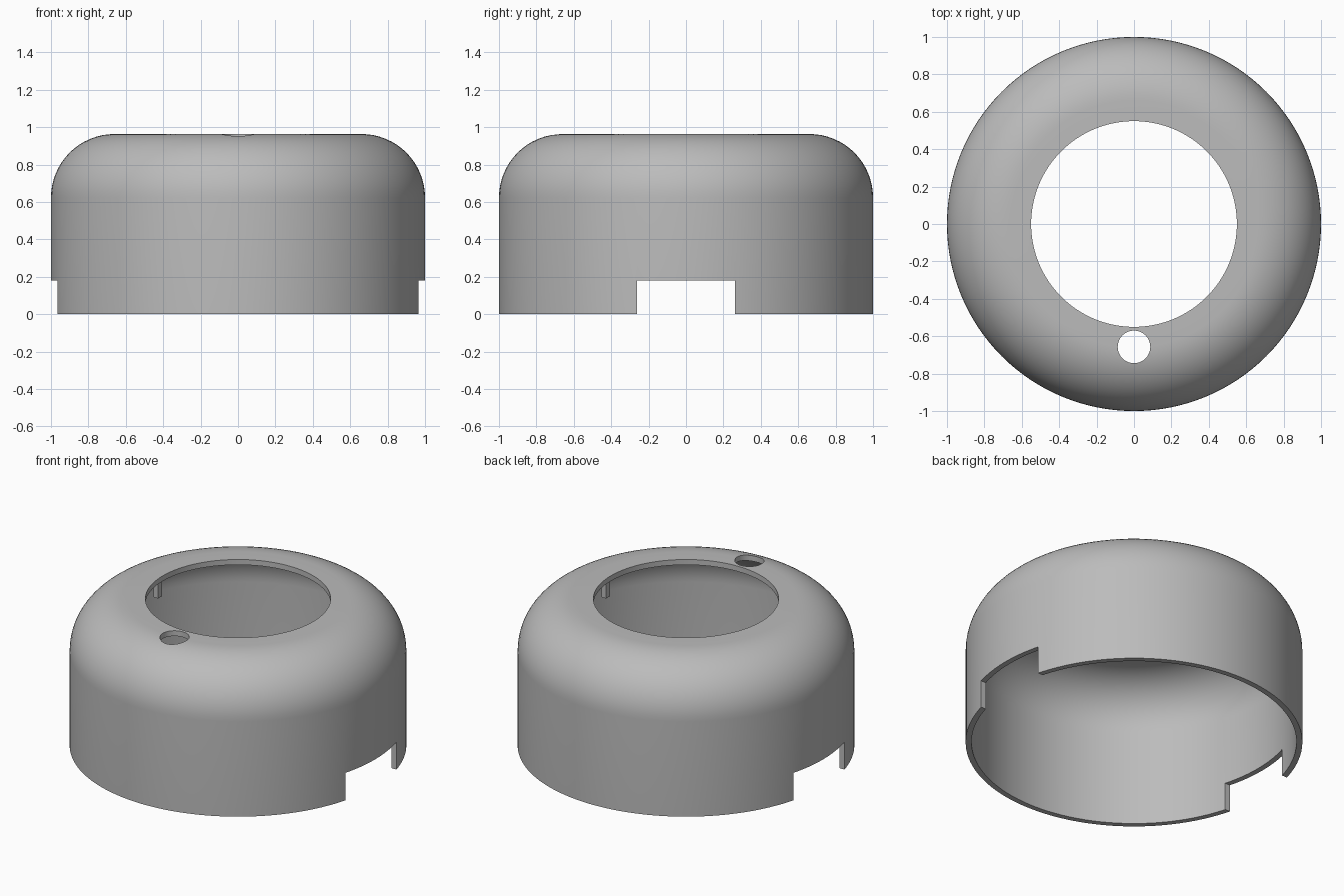
import bpy, bmesh, math
from mathutils import Matrix

if "Cube" in bpy.data.objects:
    bpy.data.objects.remove(bpy.data.objects["Cube"])

HEIGHT, WALL, ROUND, OPENING = 0.963, 0.035, 0.34, 0.55
SEGMENTS = 128

grey = bpy.data.materials.new("plain grey")
grey.use_nodes = True
COLOUR = (0.5, 0.5, 0.5, 1)
grey.diffuse_color = COLOUR
grey.node_tree.nodes["Principled BSDF"].inputs["Base Color"].default_value = COLOUR


def make_object(name, bm):
    bmesh.ops.recalc_face_normals(bm, faces=bm.faces)
    mesh = bpy.data.meshes.new(name)
    bm.to_mesh(mesh)
    bm.free()
    mesh.materials.append(grey)
    obj = bpy.data.objects.new(name, mesh)
    bpy.context.collection.objects.link(obj)
    return obj


def box(name, size, location):
    bm = bmesh.new()
    matrix = Matrix.Translation(location) @ Matrix.Diagonal((*size, 1))
    bmesh.ops.create_cube(bm, size=1, matrix=matrix)
    return make_object(name, bm)


def shoulder(radius, steps=16):
    # Quarter round from the side wall up to the flat top
    angles = [math.pi / 2 * i / steps for i in range(steps + 1)]
    return [(1 - ROUND + radius * math.cos(a), HEIGHT - ROUND + radius * math.sin(a))
            for a in angles]


# Hollow cover: closed wall profile turned around the upright axis
outer = [(1, 0)] + shoulder(ROUND) + [(OPENING, HEIGHT)]
inner = [(1 - WALL, 0)] + shoulder(ROUND - WALL) + [(OPENING, HEIGHT - WALL)]
profile = outer + inner[::-1]
bm = bmesh.new()
verts = [bm.verts.new((r, 0, z)) for r, z in profile]
edges = [bm.edges.new((v, verts[i - 1])) for i, v in enumerate(verts)]
bmesh.ops.spin(bm, geom=verts + edges, cent=(0, 0, 0), axis=(0, 0, 1),
               angle=2 * math.pi, steps=SEGMENTS, use_merge=True)
bmesh.ops.remove_doubles(bm, verts=bm.verts, dist=0.0001)
cover = make_object("cover_shell", bm)

# Cutters: a slot across both sides and a small hole near the front
slot = box("side_slot_cutter", (3, 0.526, 0.36), (0, 0, 0))
bm = bmesh.new()
bmesh.ops.create_cone(bm, cap_ends=True, segments=64, radius1=0.087, radius2=0.087,
                      depth=0.4, matrix=Matrix.Translation((0, -0.657, HEIGHT)))
hole = make_object("small_hole_cutter", bm)

bpy.context.view_layer.objects.active = cover
cover.select_set(True)
for cutter in (slot, hole):
    cut = cover.modifiers.new(cutter.name, "BOOLEAN")
    cut.operation = "DIFFERENCE"
    cut.solver = "EXACT"
    cut.object = cutter
    bpy.ops.object.modifier_apply(modifier=cut.name)
    bpy.data.objects.remove(cutter)
bpy.ops.object.shade_smooth_by_angle(angle=math.radians(30))

# Small tabs hanging under the top beside the opening
for side, name in ((1, "left_tab"), (-1, "right_tab")):
    box(name, (0.035, 0.04, 0.12), (side * 0.583, 0, 0.88))
